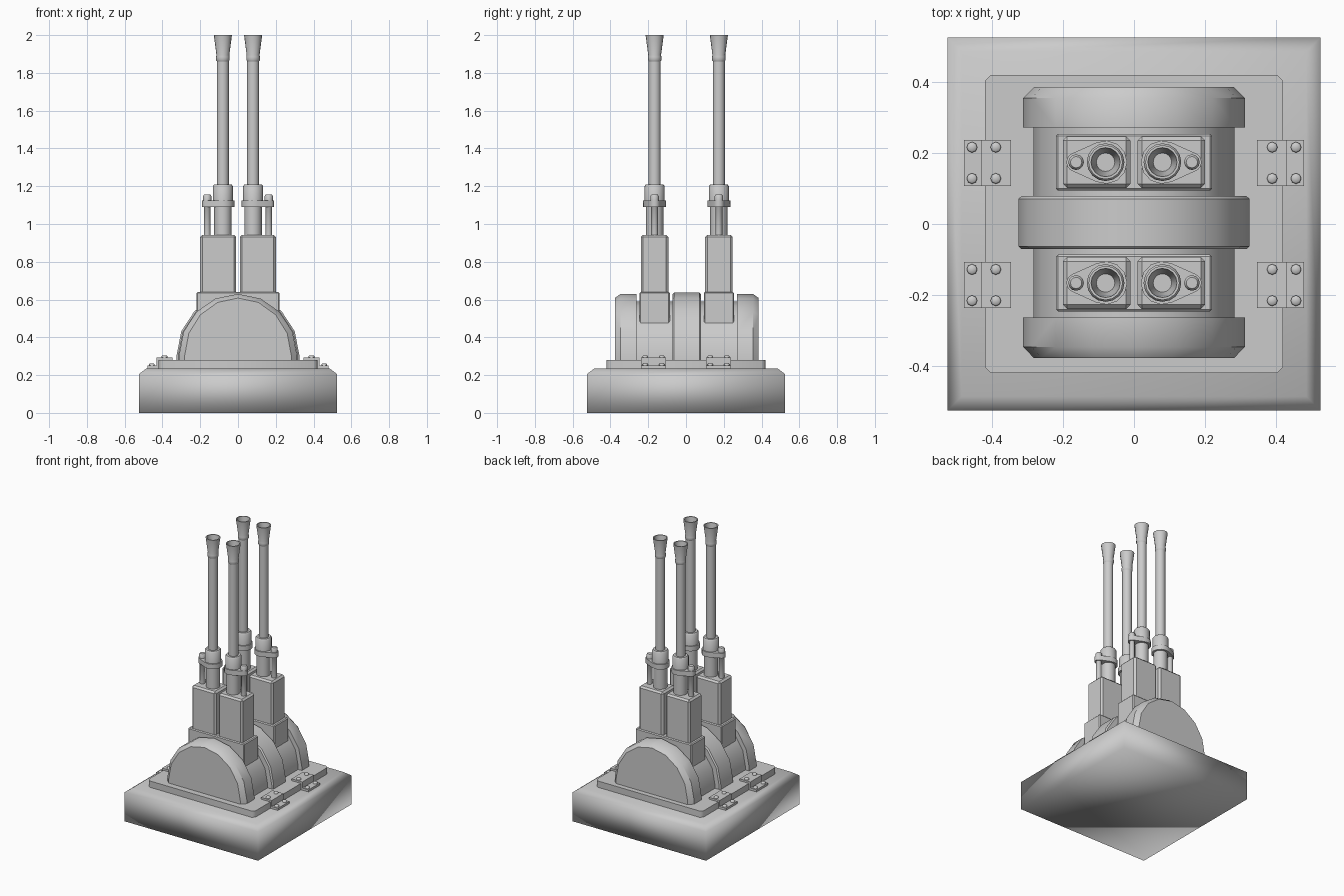
import bpy, bmesh, math

if "Cube" in bpy.data.objects:
    bpy.data.objects.remove(bpy.data.objects["Cube"])

steel = bpy.data.materials.new("grey_steel")
steel.diffuse_color = (0.6, 0.6, 0.6, 1)
steel.use_nodes = True
steel.node_tree.nodes["Principled BSDF"].inputs["Base Color"].default_value = steel.diffuse_color
CY = 0.004      # slight offset of the turret along y
ZC = 0.305      # centre height of the drums


def finish(bm, name, angle=50):
    bmesh.ops.recalc_face_normals(bm, faces=bm.faces)
    mesh = bpy.data.meshes.new(name)
    bm.to_mesh(mesh)
    bm.free()
    mesh.materials.append(steel)
    mesh.shade_smooth()
    mesh.set_sharp_from_angle(angle=math.radians(angle))
    ob = bpy.data.objects.new(name, mesh)
    bpy.context.collection.objects.link(ob)
    return ob


def loft(name, rings, angle=50):
    """Skin a list of equal-length point rings, with both ends capped."""
    bm = bmesh.new()
    vr = [[bm.verts.new(p) for p in r] for r in rings]
    n = len(vr[0])
    for a, b in zip(vr, vr[1:]):
        for i in range(n):
            bm.faces.new((a[i], a[(i + 1) % n], b[(i + 1) % n], b[i]))
    bm.faces.new(vr[0])
    bm.faces.new(vr[-1])
    return finish(bm, name, angle)


def box(name, x0, x1, y0, y1, z0, z1, bevel=0):
    bm = bmesh.new()
    bmesh.ops.create_cube(bm, size=1)
    for v in bm.verts:
        v.co = (x0 if v.co.x < 0 else x1, y0 if v.co.y < 0 else y1, z0 if v.co.z < 0 else z1)
    if bevel:
        bmesh.ops.bevel(bm, geom=bm.edges[:], offset=bevel, segments=1, affect='EDGES')
    return finish(bm, name, 35)


def lathe(name, x, y, profile, n=16):
    """Stack of (radius, z) circles around a vertical axis."""
    return loft(name, [[(x + r * math.cos(math.tau * i / n), y + r * math.sin(math.tau * i / n), z)
                        for i in range(n)] for r, z in profile])


def arch(name, rings):
    """Half drum along y: rings of (y, x radius, z radius), flat sides at the foot."""
    out = []
    for y, rx, rz in rings:
        pts = [(rx * math.cos(math.pi * i / 8), CY + y, ZC + rz * math.sin(math.pi * i / 8)) for i in range(9)]
        out.append(pts + [(-rx, CY + y, 0.26), (rx, CY + y, 0.26)])
    return loft(name, out, 40)


def square(s, z):
    return [(-s, -s, z), (s, -s, z), (s, s, z), (-s, s, z)]


# base block with sloped rim, smooth all round
loft("base", [square(0.525, 0), square(0.525, 0.205), square(0.485, 0.235)], 180)

# deck plate with clipped corners
s, c = 0.42, 0.018
deck = [(-s + c, -s), (s - c, -s), (s, -s + c), (s, s - c), (s - c, s), (-s + c, s), (-s, s - c), (-s, -s + c)]
loft("deck_plate", [[(x, y, z) for x, y in deck] for z in (0.225, 0.28)])

# half drums: core, middle ring and two chamfered end discs
arch("core_drum", [(-0.28, 0.283, 0.285), (0.28, 0.283, 0.285)])
arch("middle_ring", [(-0.075, 0.316, 0.323), (-0.067, 0.325, 0.332), (0.067, 0.325, 0.332), (0.075, 0.316, 0.323)])
for s, side in ((-1, "front"), (1, "back")):
    arch(side + "_disc", [(s * 0.267, 0.312, 0.325), (s * 0.35, 0.312, 0.325), (s * 0.381, 0.282, 0.303)])

for sy in (-1, 1):
    gy = CY + sy * 0.17
    # mount block under each pair of guns
    box("gun_mount", -0.22, 0.22, gy - 0.08, gy + 0.08, 0.42, 0.64, 0.006)
    for sx in (-1, 1):
        gx = sx * 0.08
        # receiver
        xs = sorted((sx * 0.01, sx * 0.2))
        box("receiver", xs[0], xs[1], gy - 0.073, gy + 0.073, 0.6, 0.943, 0.012)
        # sleeve with collar
        lathe("barrel_sleeve", gx, gy, [(0.046, 0.93), (0.046, 1.1), (0.053, 1.105),
                                        (0.053, 1.2), (0.046, 1.21)])
        # barrel
        lathe("barrel", gx, gy, [(0.032, 1.2), (0.032, 1.88)])
        # flared hollow muzzle
        lathe("muzzle", gx, gy, [(0.031, 1.86), (0.036, 1.868), (0.036, 1.885), (0.034, 1.895),
                                 (0.048, 2.0), (0.041, 2.0), (0.026, 1.89)])
        # recoil rod
        rx = sx * 0.163
        lathe("recoil_rod", rx, gy, [(0.018, 0.93), (0.018, 1.09), (0.022, 1.095),
                                     (0.022, 1.148), (0.016, 1.156)], 12)
        # teardrop link between sleeve and rod
        link = []
        for cx, r, a0, a1 in ((gx, 0.061, 65, 295), (rx, 0.027, -65, 65)):
            for i in range(9):
                a = math.radians(a0 + (a1 - a0) * i / 8)
                link.append((cx + sx * r * math.cos(a), gy + r * math.sin(a)))
        loft("rod_link", [[(x, y, z) for x, y in link] for z in (1.09, 1.125)])

        # stepped deck clamp with bolts
        prof = [(0.346, 0.27), (0.346, 0.293), (0.431, 0.293), (0.431, 0.25),
                (0.479, 0.25), (0.479, 0.22), (0.41, 0.22), (0.41, 0.27)]
        cy = sy * 0.172
        loft("deck_clamp", [[(sx * x, cy + dy, z) for x, z in prof] for dy in (-0.065, 0.065)], 30)
        for bx, bz in ((0.389, 0.293), (0.456, 0.25)):
            for dy in (-0.044, 0.044):
                lathe("clamp_bolt", sx * bx, cy + dy,
                      [(0.015, bz - 0.01), (0.015, bz + 0.007), (0.011, bz + 0.011)], 8)
